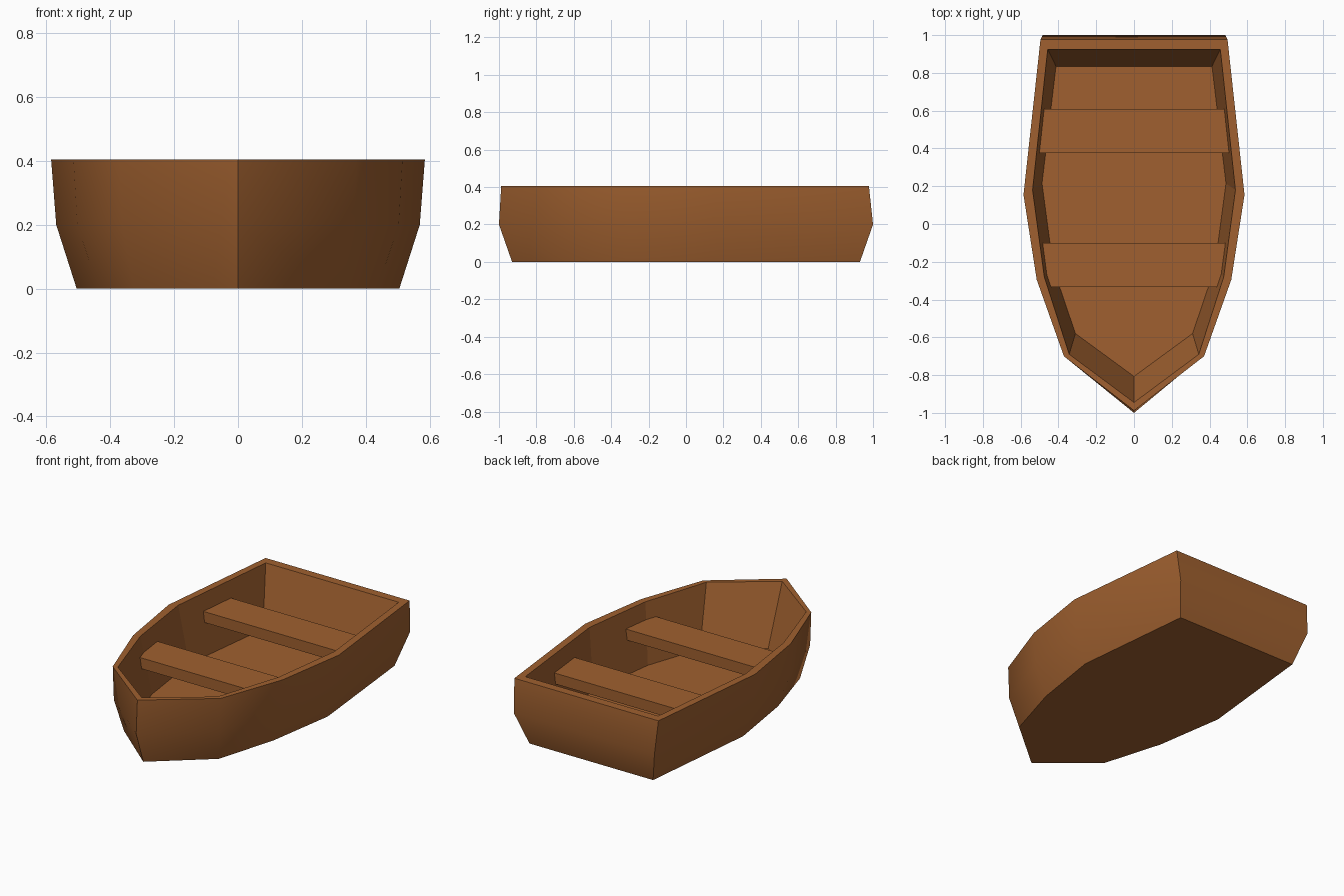
import bpy, bmesh, math

if "Cube" in bpy.data.objects:
    bpy.data.objects.remove(bpy.data.objects["Cube"])

wood = bpy.data.materials.new("brown wood")
wood.diffuse_color = (0.35, 0.118, 0.029, 1)
wood.use_nodes = True
wood.node_tree.nodes["Principled BSDF"].inputs["Base Color"].default_value = wood.diffuse_color


def ring(bm, half, z):
    """Closed outline at height z from half points listed stern to bow."""
    pts = half + [(-x, y) for x, y in reversed(half) if x > 0]
    return [bm.verts.new((x, y, z)) for x, y in pts]


def bridge(bm, a, b):
    n = len(a)
    return [bm.faces.new((a[i], a[(i + 1) % n], b[(i + 1) % n], b[i])) for i in range(n)]


def finish(bm, name):
    bmesh.ops.recalc_face_normals(bm, faces=bm.faces)
    me = bpy.data.meshes.new(name)
    bm.to_mesh(me)
    bm.free()
    me.materials.append(wood)
    ob = bpy.data.objects.new(name, me)
    bpy.context.collection.objects.link(ob)
    return ob


# half outlines of the hull, stern to bow
bottom = [(0.425, 0.93), (0.505, 0.16), (0.437, -0.28), (0.325, -0.655), (0, -0.93)]
middle = [(0.483, 1.0), (0.569, 0.155), (0.503, -0.295), (0.363, -0.70), (0, -1.0)]
top = [(0.495, 0.978), (0.585, 0.155), (0.515, -0.295), (0.371, -0.70), (0, -0.988)]
inner_top = [(0.457, 0.925), (0.537, 0.18), (0.475, -0.28), (0.343, -0.69), (0, -0.945)]
inner_floor = [(0.413, 0.835), (0.487, 0.215), (0.427, -0.235), (0.31, -0.58), (0, -0.807)]
RIM, FLOOR = 0.405, 0.04

# hull: outer skin, rim, inner walls and floor
bm = bmesh.new()
rings = [ring(bm, h, z) for h, z in ((bottom, 0), (middle, 0.2), (top, RIM),
                                     (inner_top, RIM), (inner_floor, FLOOR))]
bm.faces.new(rings[0])
bm.faces.new(rings[-1])
outer = bridge(bm, rings[0], rings[1]) + bridge(bm, rings[1], rings[2])
bridge(bm, rings[2], rings[3])
bridge(bm, rings[3], rings[4])
bmesh.ops.recalc_face_normals(bm, faces=bm.faces)

# smooth planking outside, sharp at bow, stern corners and rims
for f in outer:
    f.smooth = True
for e in bm.edges:
    e.smooth = e.calc_face_angle(0) < math.radians(42)
finish(bm, "hull")


def wall_x(y, z):
    """Half width of the inner wall at a given length and height."""
    t = (z - FLOOR) / (RIM - FLOOR)
    pts = [(a[0] + (b[0] - a[0]) * t, a[1] + (b[1] - a[1]) * t)
           for a, b in zip(inner_floor, inner_top)]
    for (x0, y0), (x1, y1) in zip(pts, pts[1:]):
        if y1 <= y <= y0:
            return x0 + (x1 - x0) * (y - y0) / (y1 - y0)
    return 0


# bench seats fitted between the inner walls
def seat(name, ys, z0=0.235, z1=0.302):
    bm = bmesh.new()
    lo, hi = [ring(bm, [(wall_x(y, z) + 0.004, y) for y in ys], z) for z in (z0, z1)]
    bm.faces.new(lo)
    bm.faces.new(hi)
    bridge(bm, lo, hi)
    finish(bm, name)


seat("rear_seat", [0.61, 0.375])
seat("front_seat", [-0.10, -0.265, -0.333])
